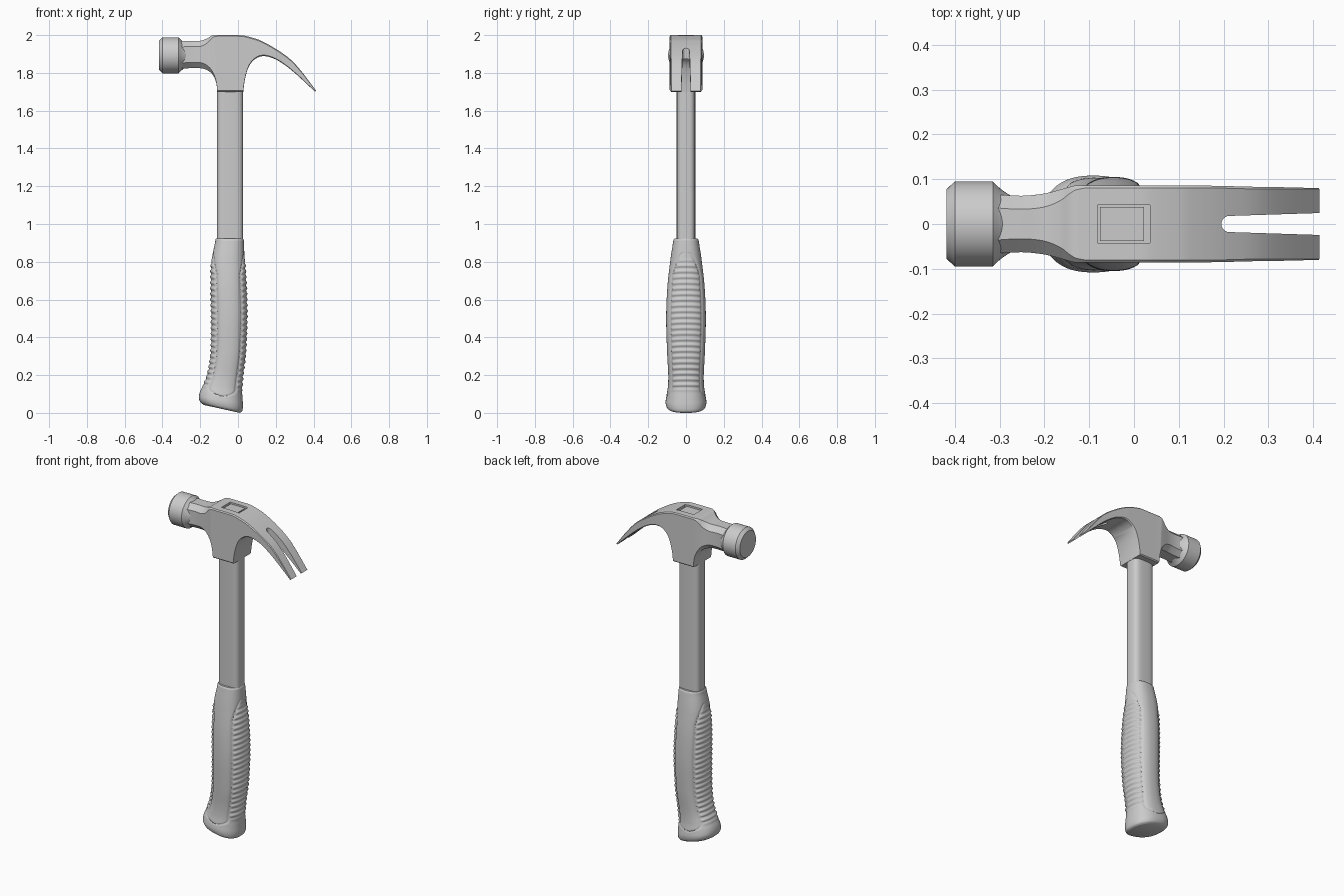
import bpy, bmesh
from math import sin, cos, pi, ceil, exp, sqrt, radians
from mathutils import Vector

if "Cube" in bpy.data.objects:
    bpy.data.objects.remove(bpy.data.objects["Cube"])


def spline(pts, step):
    """Catmull-Rom samples through tuples of any length."""
    out = []
    for i in range(len(pts) - 1):
        a, b, c, d = pts[max(i - 1, 0)], pts[i], pts[i + 1], pts[min(i + 2, len(pts) - 1)]
        n = max(1, ceil(sqrt(sum((q - p) ** 2 for p, q in zip(b, c))) / step))
        for k in range(n):
            t = k / n
            out.append([0.5 * (2 * q + (r - p) * t + (2 * p - 5 * q + 4 * r - s) * t * t
                               + (3 * q - p - 3 * r + s) * t ** 3)
                        for p, q, r, s in zip(a, b, c, d)])
    out.append(list(pts[-1]))
    return out


def loft(name, rings, angle=30):
    """Skin closed rings, cap both ends."""
    bm = bmesh.new()
    vs = [[bm.verts.new(p) for p in r] for r in rings]
    n = len(vs[0])
    for r, s in zip(vs, vs[1:]):
        for i in range(n):
            j = (i + 1) % n
            bm.faces.new((r[i], r[j], s[j], s[i]))
    bm.faces.new(vs[0][::-1])
    bm.faces.new(vs[-1])
    bmesh.ops.recalc_face_normals(bm, faces=bm.faces)
    me = bpy.data.meshes.new(name)
    bm.to_mesh(me)
    bm.free()
    ob = bpy.data.objects.new(name, me)
    bpy.context.collection.objects.link(ob)
    smooth(ob, angle)
    return ob


def smooth(ob, angle):
    bpy.ops.object.select_all(action='DESELECT')
    bpy.context.view_layer.objects.active = ob
    ob.select_set(True)
    bpy.ops.object.shade_smooth_by_angle(angle=radians(angle))


def cut(ob, cutter):
    mod = ob.modifiers.new("cut", 'BOOLEAN')
    mod.operation, mod.solver, mod.object = 'DIFFERENCE', 'EXACT', cutter
    bpy.context.view_layer.objects.active = ob
    bpy.ops.object.modifier_apply(modifier=mod.name)
    bpy.data.objects.remove(cutter)


def oval(x0, x1, hy, n, power):
    """Superellipse outline as (x, y) offsets around the middle of x0..x1."""
    f = lambda v: (abs(v) ** (2 / power)) * (1 if v >= 0 else -1)
    return [((x1 - x0) / 2 * f(cos(2 * pi * i / n)), hy * f(sin(2 * pi * i / n))) for i in range(n)]


def prism(name, outline, z0, z1):
    return loft(name, [[(x, y, z) for x, y in outline] for z in (z0, z1)])


def head_ring(st):
    """Chamfered rectangle between a top and a bottom point."""
    xt, zt, xb, zb, w, c = st
    top, bot = Vector((xt, 0, zt)), Vector((xb, 0, zb))
    d = (top - bot).normalized() * c
    y = Vector((0, 1, 0))
    half = [top + y * (w - c), top - d + y * w, bot + d + y * w, bot + y * (w - c)]
    return half + [Vector((p.x, -p.y, p.z)) for p in reversed(half)]


# Head: neck, socket and claw stations (top x, z, bottom x, z, half width, chamfer)
neck = [(-.31, 1.968, -.31, 1.822, .066, .03), (-.25, 1.969, -.25, 1.825, .063, .03),
        (-.20, 1.97, -.20, 1.825, .068, .03), (-.165, 1.982, -.16, 1.813, .077, .025),
        (-.145, 1.994, -.13, 1.785, .083, .016), (-.13, 2.0, -.115, 1.745, .086, .01),
        (-.11, 2.0, -.11, 1.70, .086, .006)]
socket = [neck[-1], (.0, 2.0, .028, 1.70, .086, .006)]
claw = [socket[-1], (.03, 1.998, .037, 1.767, .086, .006), (.064, 1.99, .058, 1.835, .086, .006),
        (.097, 1.98, .09, 1.873, .086, .006), (.127, 1.968, .127, 1.888, .086, .006),
        (.196, 1.93, .17, 1.883, .085, .005), (.276, 1.873, .225, 1.857, .083, .005),
        (.34, 1.803, .30, 1.80, .082, .004), (.414, 1.705, .408, 1.70, .08, .002)]
stations = spline(neck, .02)[:-1] + spline(socket, .05)[:-1] + spline(claw, .02)
head = loft("claw_head", [head_ring(s) for s in stations])

# Nail slot in the claw
arc = [(.213 - .018 * sin(pi * i / 12), -.018 * cos(pi * i / 12)) for i in range(13)]
cut(head, prism("slot_cutter", arc + [(.46, .026), (.46, -.026)], 1.5, 2.1))

# Shallow eye on top, with the shaft end showing in it
rect = lambda a, b, h: [(a, -h), (b, -h), (b, h), (a, h)]
cut(head, prism("eye_cutter", rect(-.082, .036, .042), 1.984, 2.1))
smooth(head, 30)
prism("shaft_end", rect(-.076, .022, .038), 1.95, 1.992)

# Striking face: turned around the x axis
lathe = [(-.418, .078), (-.40, .095), (-.315, .095), (-.302, .082), (-.292, .074), (-.27, .06)]
loft("striking_face", [[(x, r * cos(2 * pi * i / 48), 1.893 + r * sin(2 * pi * i / 48))
                        for i in range(48)] for x, r in lathe], 25)

# Shaft
prism("shaft", [(x - .042, y) for x, y in oval(-.111, .027, .049, 40, 3.6)], .85, 1.75)

# Grip: (z, x min, x max, half depth) with ribbed pads front and back
grip = [(0, -.18, .010, .088), (.012, -.198, .022, .102), (.04, -.207, .026, .108),
        (.08, -.202, .024, .103), (.13, -.183, .021, .096), (.20, -.160, .026, .094),
        (.32, -.143, .040, .100), (.50, -.140, .047, .105), (.66, -.143, .044, .099),
        (.80, -.140, .036, .084), (.90, -.122, .031, .069), (.915, -.120, .030, .066),
        (.922, -.116, .027, .062)]
rings = []
for z, x0, x1, hy in spline(grip, .005):
    slope = .22 * max(0, 1 - z / .4) ** 2
    edge = .88 * sqrt(min(1, max(0, (.85 - z) / .12))) + max(0, (.12 - z) / .055) ** 2
    fade = min(1, max(0, (z - .11) / .03)) * min(1, max(0, (.82 - z) / .03))
    ring = []
    n = 88
    for i, (x, y) in enumerate(oval(x0, x1, hy, n, 2.4)):
        a = 2 * pi * i / n
        a = min(a, 2 * pi - a)
        a = min(a, pi - a)
        d = -.005 * exp(-((a - edge) / .06) ** 2) if z < .85 else 0
        inside = min(1, max(0, (edge - a - .08) / .08))
        d += inside * fade * (.002 + .0032 * cos(2 * pi * z / .03 + 1.5 * a * a))
        k = 1 + d / sqrt(x * x + y * y)
        px = (x0 + x1) / 2 + x * k
        ring.append((px, y * k, z - slope * (px - .01) if z > .001 else max(0, -slope * (px - .01))))
    rings.append(ring)
loft("grip", rings, 50)
